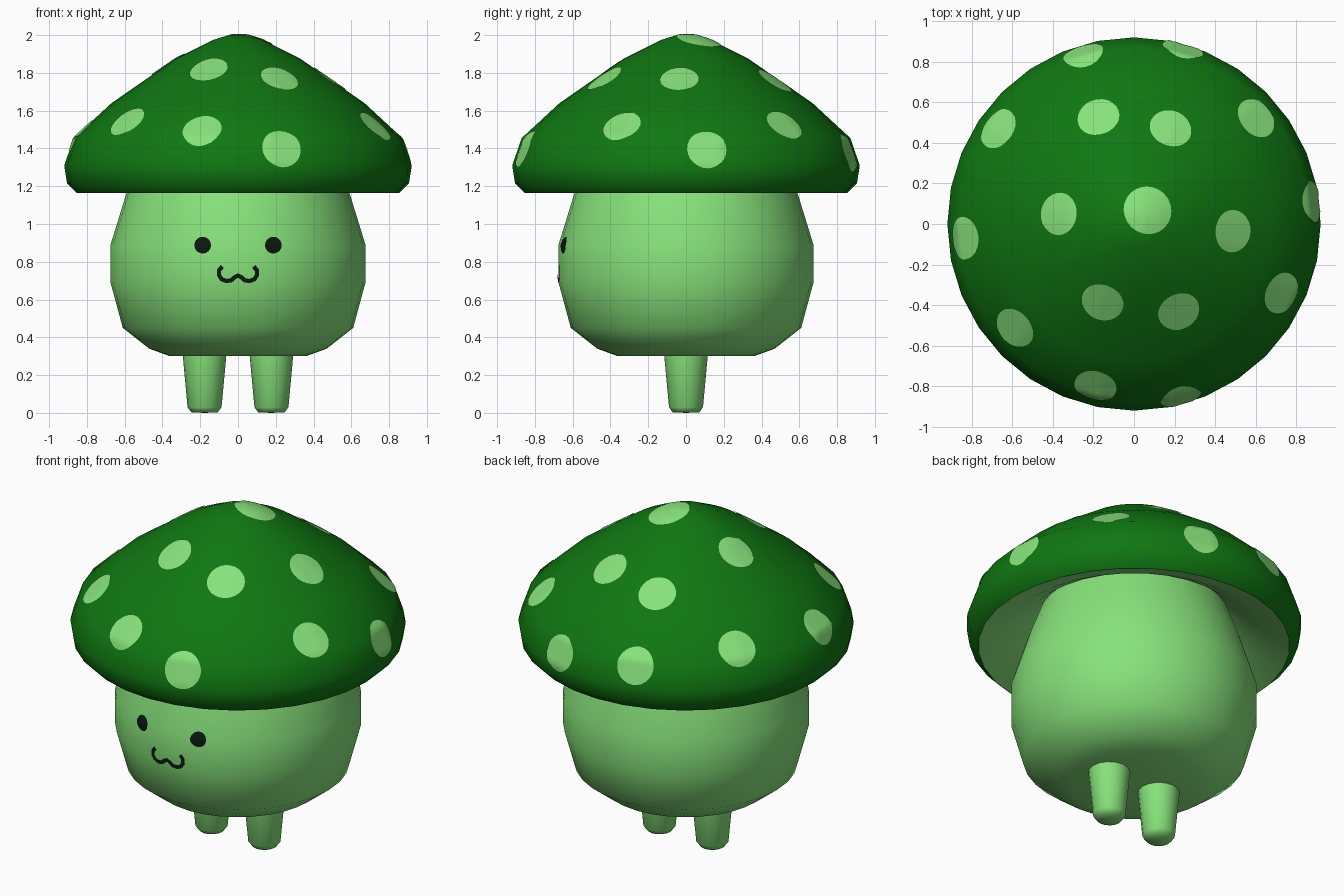
import bpy, bmesh, math
from mathutils import Vector
from mathutils.bvhtree import BVHTree

if "Cube" in bpy.data.objects:
    bpy.data.objects.remove(bpy.data.objects["Cube"])


def material(name, rgb):
    m = bpy.data.materials.new(name)
    m.diffuse_color = (*rgb, 1)
    m.use_nodes = True
    m.node_tree.nodes["Principled BSDF"].inputs["Base Color"].default_value = m.diffuse_color
    return m


pale = material("pale green", (0.245, 0.76, 0.20))
dark = material("dark green", (0.005, 0.185, 0.006))
ink = material("near black", (0.003, 0.009, 0.004))


def finish(bm, name, mats):
    """Turn a bmesh into a smooth shaded object."""
    me = bpy.data.meshes.new(name)
    bm.to_mesh(me)
    bm.free()
    for m in mats:
        me.materials.append(m)
    me.polygons.foreach_set("use_smooth", [True] * len(me.polygons))
    me.set_sharp_from_angle(angle=math.radians(60))
    ob = bpy.data.objects.new(name, me)
    bpy.context.collection.objects.link(ob)
    return ob


def lathe(profile, sides, cx=0.0):
    """Spin an (r, z) profile around the vertical axis at x = cx."""
    bm = bmesh.new()
    rings = []
    for r, z in profile:
        if r == 0:
            rings.append([bm.verts.new((cx, 0, z))] * sides)
        else:
            rings.append([bm.verts.new((cx + r * math.cos(a), r * math.sin(a), z))
                          for a in (2 * math.pi * i / sides for i in range(sides))])
    for lo, hi in zip(rings, rings[1:]):
        for i in range(sides):
            j = (i + 1) % sides
            quad = dict.fromkeys((lo[i], lo[j], hi[j], hi[i]))
            bm.faces.new(list(quad))
    return bm


def conform(name, tree, points, faces, direction, mat, offset):
    """Thin plate: drop points on to a surface along a direction."""
    bm = bmesh.new()
    verts = []
    for p in points:
        hit, n, _, _ = tree.ray_cast(p - direction * 0.4, direction)
        if hit is None:
            hit, n, _, _ = tree.find_nearest(p)
        verts.append(bm.verts.new(hit - direction * offset))
    for f in faces:
        bm.faces.new([verts[i] for i in f])
    bm.normal_update()
    for f in bm.faces:
        if f.normal.dot(direction) > 0:
            f.normal_flip()
    return finish(bm, name, [mat])


def disc(name, tree, centre, direction, radius, mat, offset, rings=5, n=24):
    u = direction.orthogonal().normalized()
    v = direction.cross(u)
    pts = [centre.copy()]
    for k in range(1, rings + 1):
        for i in range(n):
            a = 2 * math.pi * i / n
            pts.append(centre + (u * math.cos(a) + v * math.sin(a)) * radius * k / rings)
    faces = [(0, 1 + i, 1 + (i + 1) % n) for i in range(n)]
    for k in range(rings - 1):
        b, c = 1 + k * n, 1 + (k + 1) * n
        faces += [(b + i, c + i, c + (i + 1) % n, b + (i + 1) % n) for i in range(n)]
    return conform(name, tree, pts, faces, direction, mat, offset)


# Body
bm = lathe([(0, 0.3), (0.36, 0.3), (0.47, 0.34), (0.61, 0.45), (0.675, 0.69),
            (0.675, 0.89), (0.59, 1.165), (0.51, 1.38)], 32)
bm.normal_update()
body_tree = BVHTree.FromBMesh(bm)
finish(bm, "body", [pale])

# Legs
for name, x in (("left_leg", 0.177), ("right_leg", -0.177)):
    finish(lathe([(0, 0), (0.07, 0.003), (0.09, 0.03), (0.115, 0.3), (0.12, 0.36)], 16, x),
           name, [pale])

# Cap, with a pale hollow underside
bm = lathe([(0.5, 1.37), (0.6, 1.28), (0.72, 1.21), (0.855, 1.165), (0.905, 1.215), (0.92, 1.31),
            (0.87, 1.455), (0.67, 1.64), (0.33, 1.875), (0.13, 1.975), (0.05, 2.0), (0, 2.0)], 32)
bm.normal_update()
for f in bm.faces:
    c = f.calc_center_median()
    if f.normal.z < 0 and c.xy.length < 0.83:
        f.material_index = 1
cap_tree = BVHTree.FromBMesh(bm)
finish(bm, "cap", [dark, pale])

# Cap spots, placed by their position seen from above
spots = [(-0.25, 0.84), (0.24, 0.86), (-0.67, 0.47), (-0.175, 0.525), (0.18, 0.47),
         (0.6, 0.52), (0.88, 0.11), (-0.37, 0.05), (0.07, 0.07), (0.485, -0.035),
         (-0.84, -0.07), (-0.155, -0.385), (0.22, -0.43), (0.725, -0.34),
         (-0.585, -0.51), (-0.19, -0.80), (0.23, -0.855)]
for k, (x, y) in enumerate(spots):
    hit, n, _, _ = cap_tree.ray_cast(Vector((x, y, 3)), Vector((0, 0, -1)))
    radius = 0.12 if math.hypot(x, y) < 0.2 else 0.105
    disc(f"cap_spot_{k + 1}", cap_tree, hit, -n, radius, pale, 0.005)

# Eyes
back = Vector((0, 1, 0))
for name, x in (("left_eye", 0.187), ("right_eye", -0.187)):
    disc(name, body_tree, Vector((x, -0.7, 0.888)), back, 0.044, ink, 0.005, rings=3)

# Mouth: a mirrored double curl drawn as a ribbon
half = [(-0.083, 0.775), (-0.1, 0.755), (-0.101, 0.73), (-0.087, 0.708), (-0.062, 0.698),
        (-0.036, 0.702), (-0.018, 0.718), (0, 0.727)]
path = [Vector(p) for p in half + [(-x, z) for x, z in half[-2::-1]]]
pts = []
for i, p in enumerate(path):
    t = (path[min(i + 1, len(path) - 1)] - path[max(i - 1, 0)]).normalized()
    side = Vector((-t.y, t.x)) * 0.0115
    pts += [Vector((q.x, -0.7, q.y)) for q in (p + side, p - side)]
faces = [(2 * i, 2 * i + 1, 2 * i + 3, 2 * i + 2) for i in range(len(path) - 1)]
conform("mouth", body_tree, pts, faces, back, ink, 0.005)
